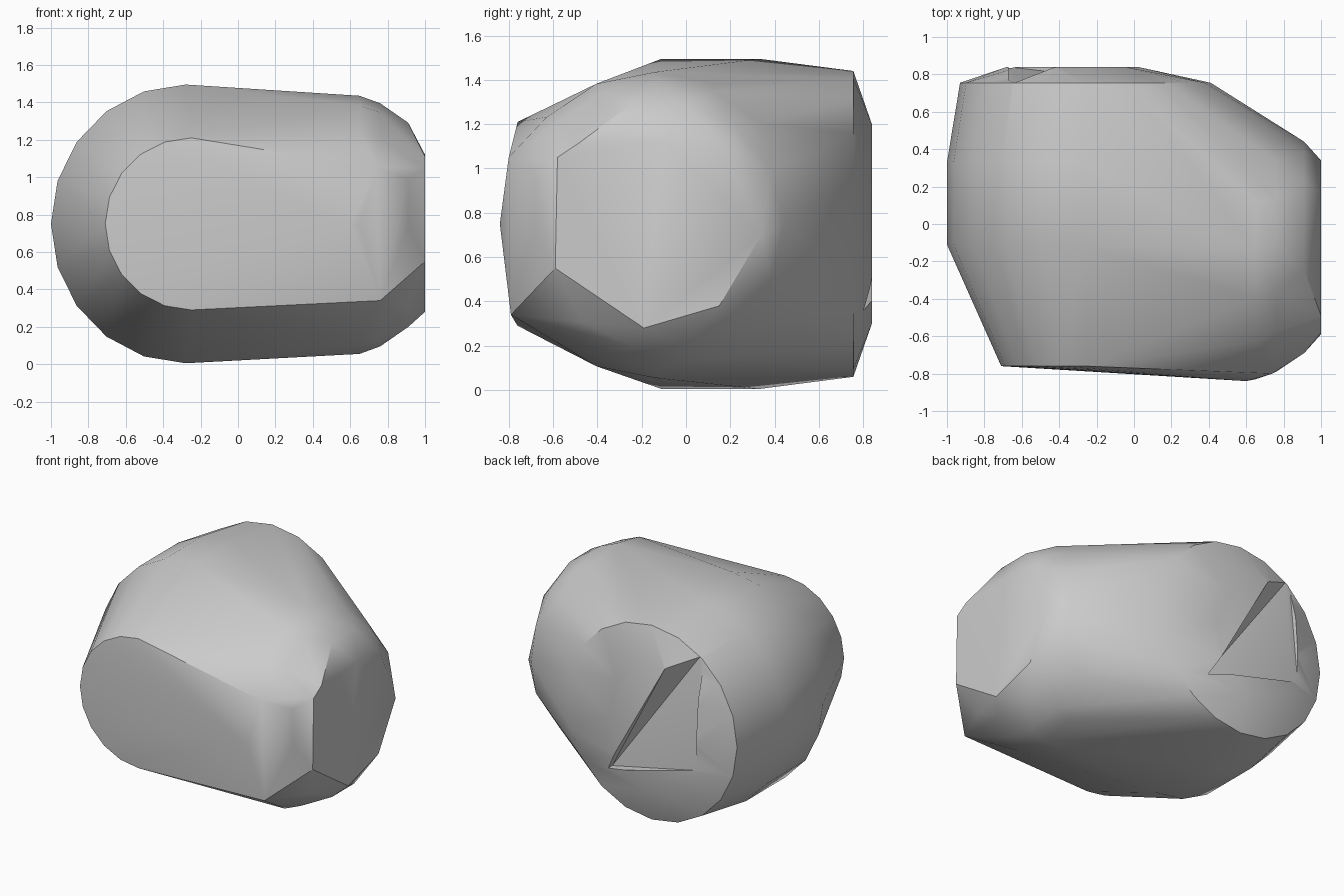
import bpy, bmesh
from math import sin, cos, pi, radians
from mathutils import Vector

if "Cube" in bpy.data.objects:
    bpy.data.objects.remove(bpy.data.objects["Cube"], do_unlink=True)

grey = bpy.data.materials.new("stone grey")
grey.use_nodes = True
grey.diffuse_color = (0.6, 0.6, 0.6, 1)
grey.node_tree.nodes["Principled BSDF"].inputs["Base Color"].default_value = (0.6, 0.6, 0.6, 1)


def hull(name, points):
    """Closed convex body around the given points."""
    bm = bmesh.new()
    for p in points:
        bm.verts.new(p)
    out = bmesh.ops.convex_hull(bm, input=bm.verts[:])
    loose = {g for g in out["geom_interior"] + out["geom_unused"] if isinstance(g, bmesh.types.BMVert)}
    bmesh.ops.delete(bm, geom=list(loose), context="VERTS")
    bmesh.ops.dissolve_limit(bm, angle_limit=radians(1), verts=bm.verts[:], edges=bm.edges[:])
    bmesh.ops.recalc_face_normals(bm, faces=bm.faces[:])
    mesh = bpy.data.meshes.new(name)
    bm.to_mesh(mesh)
    bm.free()
    mesh.materials.append(grey)
    obj = bpy.data.objects.new(name, mesh)
    bpy.context.collection.objects.link(obj)
    return obj


def arc_y(x, y, rx, rz, start, end, n):
    """Arc in the plane of constant y, angles in half turns."""
    angles = [pi * (start + (end - start) * i / n) for i in range(n + 1)]
    return [(x + rx * cos(a), y, 0.75 + rz * sin(a)) for a in angles]


def ring_x(x, y, r, n):
    """Ring in the plane of constant x."""
    return [(x, y + r * cos(2 * pi * i / n), 0.745 + r * sin(2 * pi * i / n)) for i in range(n)]


# Rounded left flank, front rim and domed back
points = []
for y in (-0.11, 0.33):
    points += arc_y(-0.28, y, 0.72, 0.745, 0.5, 1.5, 10)
points += arc_y(-0.25, -0.76, 0.46, 0.46, 0.5, 1.5, 10)
points += arc_y(-0.26, 0.755, 0.67, 0.69, 0, 2, 20)
points += arc_y(-0.33, 0.84, 0.35, 0.47, 0, 2, 10)

# Right shoulder narrowing to a faceted end
points += ring_x(0.65, -0.14, 0.69, 16)
points += ring_x(0.76, -0.12, 0.65, 16)
points += ring_x(0.91, -0.12, 0.56, 14)
for y, z in ((0.34, 0.70), (0.17, 1.09), (-0.1, 1.12), (-0.49, 1.11),
             (-0.58, 1.05), (-0.59, 0.55), (-0.19, 0.28), (0.15, 0.38)):
    points.append((1, y, z))

# Front peak and its corners
points += [(0.6, -0.84, 0.75), (0.74, -0.8, 1.05), (0.76, -0.79, 0.34), (0.91, -0.69, 0.99)]
body = hull("boulder_body", points)

# Wedge crack in the back
a, b = Vector((-0.67, 0.755, 1.36)), Vector((-0.43, 0.84, 1.22))
c, d = Vector((0.05, 0.755, 0.36)), Vector((-0.67, 0.84, 0.55))
out = Vector((0, 0.2, 0))
cutter = hull("crack_cutter", [a, b, c, d, a + out, b + out, c + out, d + out])
cutter.hide_render = True
cutter.hide_viewport = True
cut = body.modifiers.new("crack", "BOOLEAN")
cut.operation = "DIFFERENCE"
cut.solver = "EXACT"
cut.object = cutter

# Bake the crack, then shade
bpy.context.view_layer.update()
baked = bpy.data.meshes.new_from_object(body.evaluated_get(bpy.context.evaluated_depsgraph_get()))
body.modifiers.clear()
body.data = baked
bpy.data.objects.remove(cutter, do_unlink=True)
bpy.ops.object.select_all(action="DESELECT")
body.select_set(True)
bpy.context.view_layer.objects.active = body
bpy.ops.object.shade_smooth_by_angle(angle=radians(30))
